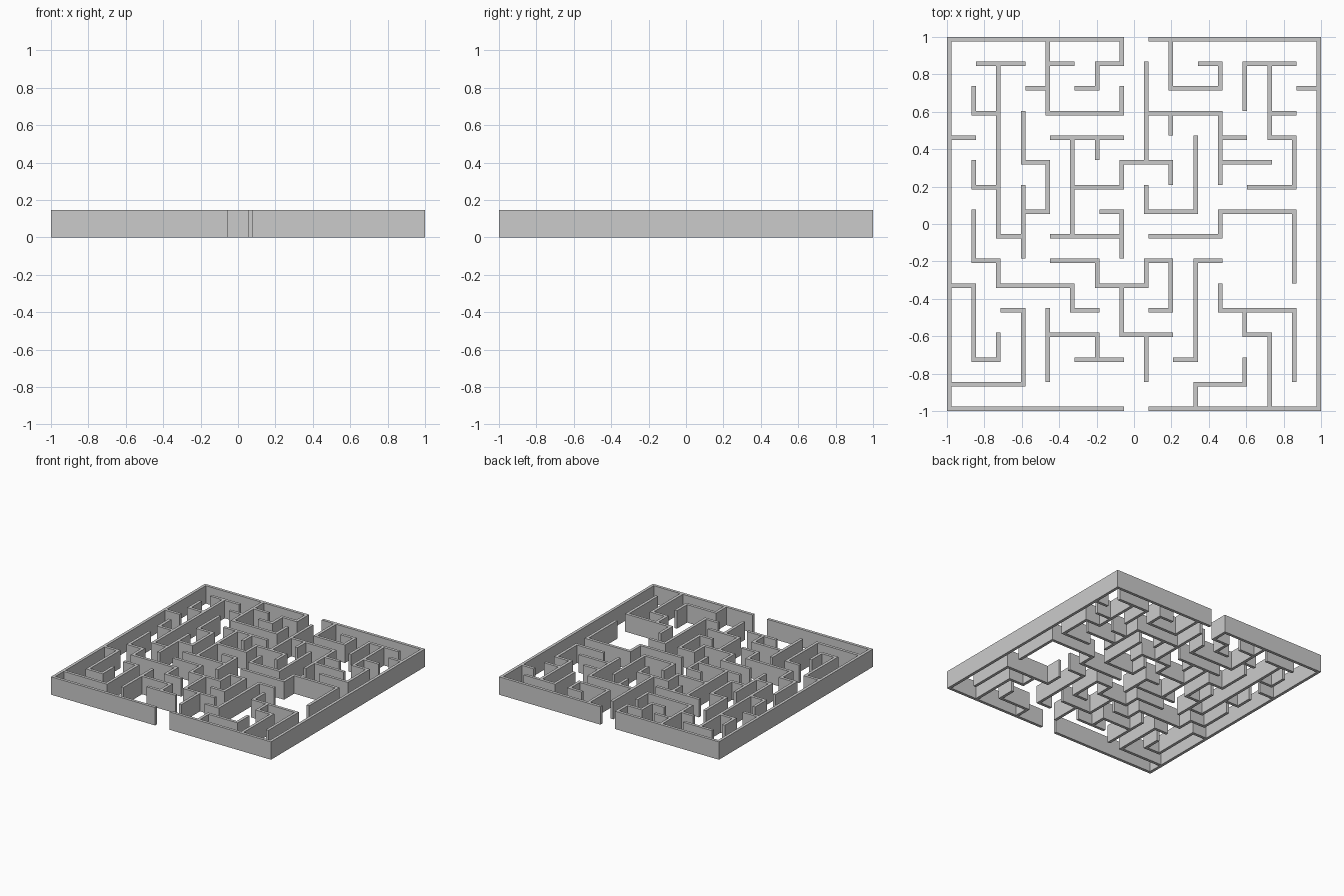
import bpy, bmesh

if "Cube" in bpy.data.objects:
    bpy.data.objects.remove(bpy.data.objects["Cube"])

N = 15                      # maze cells per side
T = 0.024                   # wall thickness
P = (2 - T) / N             # cell pitch
HEIGHT = 0.147

# grid line -> wall runs (start, end) along it
ROWS = {  # walls along x, by y line
    14: [(1, 3), (4, 5), (6, 7), (10, 11), (12, 14)],
    13: [(3, 4), (5, 6), (9, 11), (14, 15)],
    12: [(1, 2), (4, 7), (8, 11), (13, 14)],
    11: [(0, 1), (4, 7), (11, 12), (13, 14)],
    10: [(3, 4), (7, 9), (11, 13)],
    9: [(1, 2), (5, 7), (12, 14)],
    8: [(3, 4), (6, 7), (8, 10), (11, 14)],
    7: [(2, 3), (4, 7), (8, 11)],
    6: [(1, 2), (4, 6), (8, 9), (10, 11)],
    5: [(0, 1), (2, 5), (6, 8)],
    4: [(2, 3), (5, 6), (8, 9), (11, 14)],
    3: [(4, 6), (7, 9), (12, 13)],
    2: [(1, 2), (5, 7), (9, 10)],
    1: [(0, 3), (10, 12)],
}
COLUMNS = {  # walls along y, by x line
    1: [(12, 13), (9, 10), (6, 8), (2, 5)],
    2: [(7, 14), (5, 6), (2, 3)],
    3: [(10, 12), (6, 9), (1, 4)],
    4: [(12, 15), (8, 10), (1, 4)],
    5: [(7, 11), (4, 5)],
    6: [(13, 14), (10, 11), (5, 6), (2, 3)],
    7: [(14, 15), (12, 13), (9, 10), (6, 8), (3, 5)],
    8: [(10, 14), (8, 9), (5, 6), (1, 3)],
    9: [(13, 15), (11, 12), (9, 10), (4, 6)],
    10: [(8, 11), (2, 6), (0, 1)],
    11: [(13, 14), (9, 12), (7, 8), (4, 5)],
    12: [(12, 14), (3, 4), (1, 2)],
    13: [(11, 14), (0, 3)],
    14: [(9, 11), (5, 8), (1, 4)],
}


def wall_tiles(rows, columns):
    """Plan tiles: even index = wall line, odd index = cell span."""
    tiles, starts_x, starts_y = set(), set(), set()
    for j, runs in rows.items():
        for a, b in runs:
            tiles |= {(k, 2 * j) for k in range(2 * a + 1, 2 * b + 1)}
            starts_x.add((2 * a, 2 * j))
    for i, runs in columns.items():
        for a, b in runs:
            tiles |= {(2 * i, k) for k in range(2 * a + 1, 2 * b + 1)}
            starts_y.add((2 * i, 2 * a))
    return tiles | (starts_x & starts_y)   # close lower-left corners


def edge(k):
    """Coordinate of the k-th tile edge."""
    return -1 + (k // 2) * P + (k % 2) * T


def build(name, tiles):
    """Merge the plan tiles and raise them to full wall height."""
    bm = bmesh.new()
    verts = {}

    def vert(i, j):
        if (i, j) not in verts:
            verts[i, j] = bm.verts.new((edge(i), edge(j), 0))
        return verts[i, j]

    for i, j in sorted(tiles):
        bm.faces.new([vert(i, j), vert(i + 1, j), vert(i + 1, j + 1), vert(i, j + 1)])
    out = bmesh.ops.extrude_face_region(bm, geom=bm.faces[:], use_keep_orig=True)
    top = [g for g in out["geom"] if isinstance(g, bmesh.types.BMVert)]
    bmesh.ops.translate(bm, verts=top, vec=(0, 0, HEIGHT))
    bmesh.ops.recalc_face_normals(bm, faces=bm.faces[:])
    mesh = bpy.data.meshes.new(name)
    bm.to_mesh(mesh)
    bm.free()
    bpy.context.collection.objects.link(bpy.data.objects.new(name, mesh))


# outer wall with a gap front and back, then the inner maze
gap = [(0, 7), (8, N)]
outer = wall_tiles({0: gap, N: gap}, {0: [(0, N)], N: [(0, N)]})
build("outer_wall", outer)
build("inner_walls", wall_tiles(ROWS, COLUMNS) - outer)
